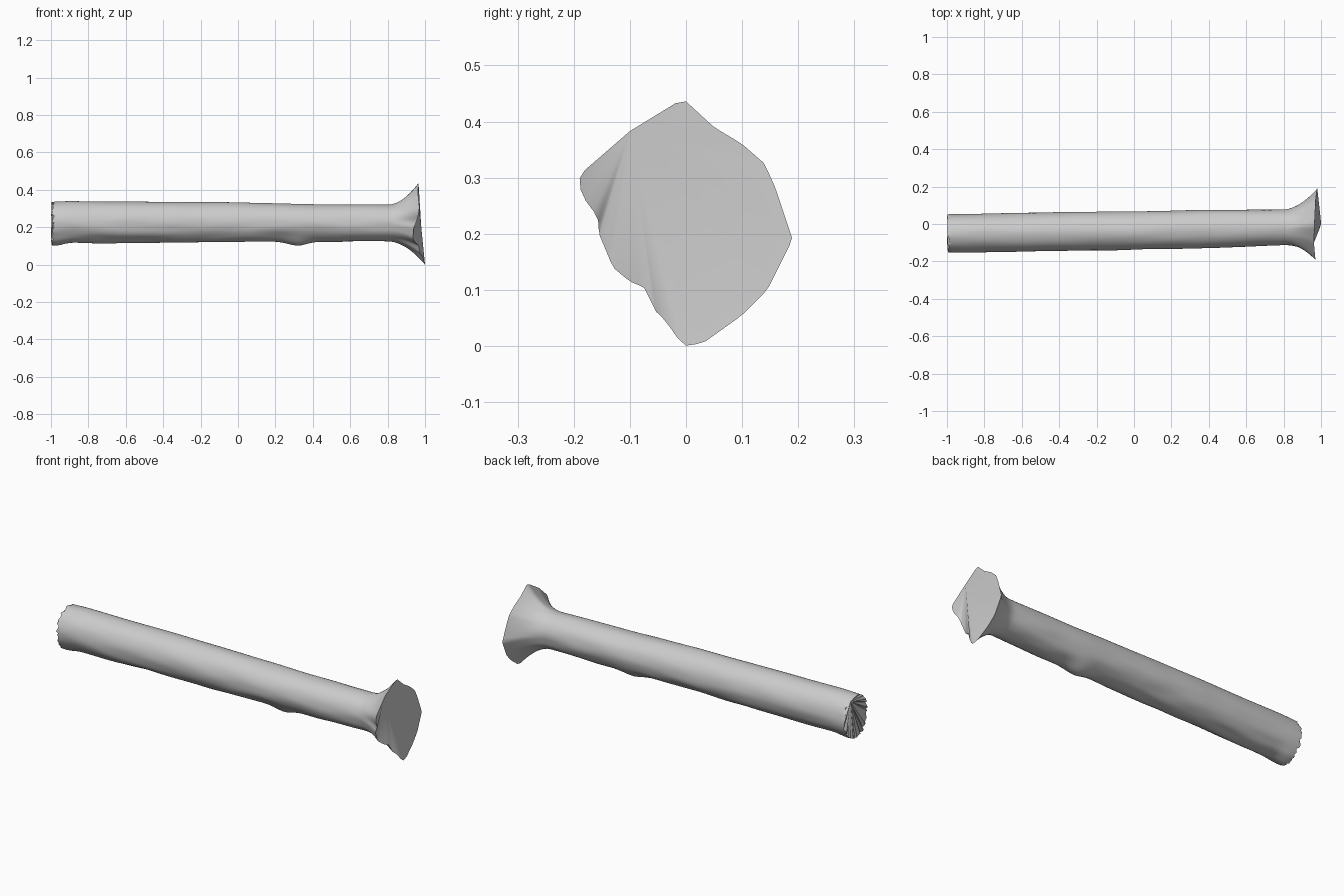
import bpy, bmesh, math, random
from mathutils import Vector, noise

if "Cube" in bpy.data.objects:
    bpy.data.objects.remove(bpy.data.objects["Cube"])

random.seed(4)
N = 72          # points around
M = 70          # rings along the shaft

# torn flared rim: (y, z, x)
RIM = [(0.19, 0.19, .98), (0.16, 0.28, .975), (0.14, 0.325, .972), (0.10, 0.36, .97),
       (0.05, 0.39, .968), (0.0, 0.436, .965), (-0.015, 0.435, .965), (-0.10, 0.383, .962),
       (-0.19, 0.305, .97), (-0.187, 0.27, .965), (-0.157, 0.23, .955), (-0.155, 0.20, .94),
       (-0.13, 0.14, .935), (-0.10, 0.115, .95), (-0.075, 0.105, .965), (-0.05, 0.055, .975),
       (-0.04, 0.05, .985), (-0.005, 0.0, 1.0), (0.03, 0.005, .998), (0.10, 0.055, .99),
       (0.145, 0.10, .985)]
# shaft sections: x, y centre, z centre, y radius, z radius
SHAFT = [(-1.0, -.05, .223, .102, .113), (-.9, -.05, .227, .103, .112), (-.4, -.04, .227, .104, .109),
         (0, -.035, .228, .102, .105), (.4, -.027, .224, .102, .099), (.8, -.018, .223, .095, .098),
         (1.0, -.01, .222, .093, .098)]
CY, CZ = 0.0, 0.21


def lerp_table(table, k):
    for a, b in zip(table, table[1:]):
        if a[0] <= k <= b[0]:
            t = (k - a[0]) / (b[0] - a[0])
            return [p + (q - p) * t for p, q in zip(a, b)]
    return list(table[-1])


# rim re-sampled by angle around its centre
polar = sorted((math.atan2(z - CZ, y - CY) % math.tau, y, z, x) for y, z, x in RIM)
polar = [(polar[-1][0] - math.tau, *polar[-1][1:])] + polar + [(polar[0][0] + math.tau, *polar[0][1:])]


def shaft_point(x, a):
    _, cy, cz, ry, rz = lerp_table(SHAFT, x)
    c, s = math.cos(a), math.sin(a)
    # bark lumps, strongest on the lower side, with one swelling
    low = max(0, .35 - s)
    r = 1 + noise.noise(Vector((x * 5, c * 2, s * 2))) * (.015 + .035 * low)
    r += .24 * math.exp(-((x - .32) / .07) ** 2) * max(0, -s) ** 5
    r += .10 * math.exp(-((x + .97) / .05) ** 2) * max(0, -s) ** 4
    return Vector((x, cy + c * ry * r, cz + s * rz * r))


bm = bmesh.new()
angles = [math.tau * i / N for i in range(N)]
rough = [random.uniform(0, .018) for _ in angles]
rings = []

# straight shaft, with a ragged cut at the far end
for j in range(M + 1):
    x = -1 + 1.8 * j / M
    ring = []
    for i, a in enumerate(angles):
        p = shaft_point(x, a)
        if j == 0:
            p.x += rough[i]
        ring.append(bm.verts.new(p))
    rings.append(ring)

# root flare, blending the shaft into the rim
F = 14
for j in range(1, F + 1):
    t = j / F
    ring = []
    for a in angles:
        _, y, z, xr = lerp_table(polar, a)
        x = .8 + (xr - .8) * t
        p = shaft_point(x, a)
        w = t ** 1.9
        ring.append(bm.verts.new((x, p.y + (y - p.y) * w, p.z + (z - p.z) * w)))
    rings.append(ring)

for r0, r1 in zip(rings, rings[1:]):
    for i in range(N):
        k = (i + 1) % N
        bm.faces.new((r0[i], r0[k], r1[k], r1[i]))


def fan_cap(ring, start, flip):
    # triangles fanning from one rim point
    order = ring[start:] + ring[:start]
    for b, c in zip(order[1:], order[2:]):
        bm.faces.new((order[0], c, b) if flip else (order[0], b, c))


fan_cap(rings[-1], round(120 / 360 * N), False)
fan_cap(rings[0], round(60 / 360 * N), True)
bmesh.ops.recalc_face_normals(bm, faces=bm.faces)

mesh = bpy.data.meshes.new("log")
bm.to_mesh(mesh)
bm.free()
log = bpy.data.objects.new("log", mesh)
bpy.context.collection.objects.link(log)
bpy.context.view_layer.objects.active = log
log.select_set(True)
bpy.ops.object.shade_smooth_by_angle(angle=math.radians(40))
